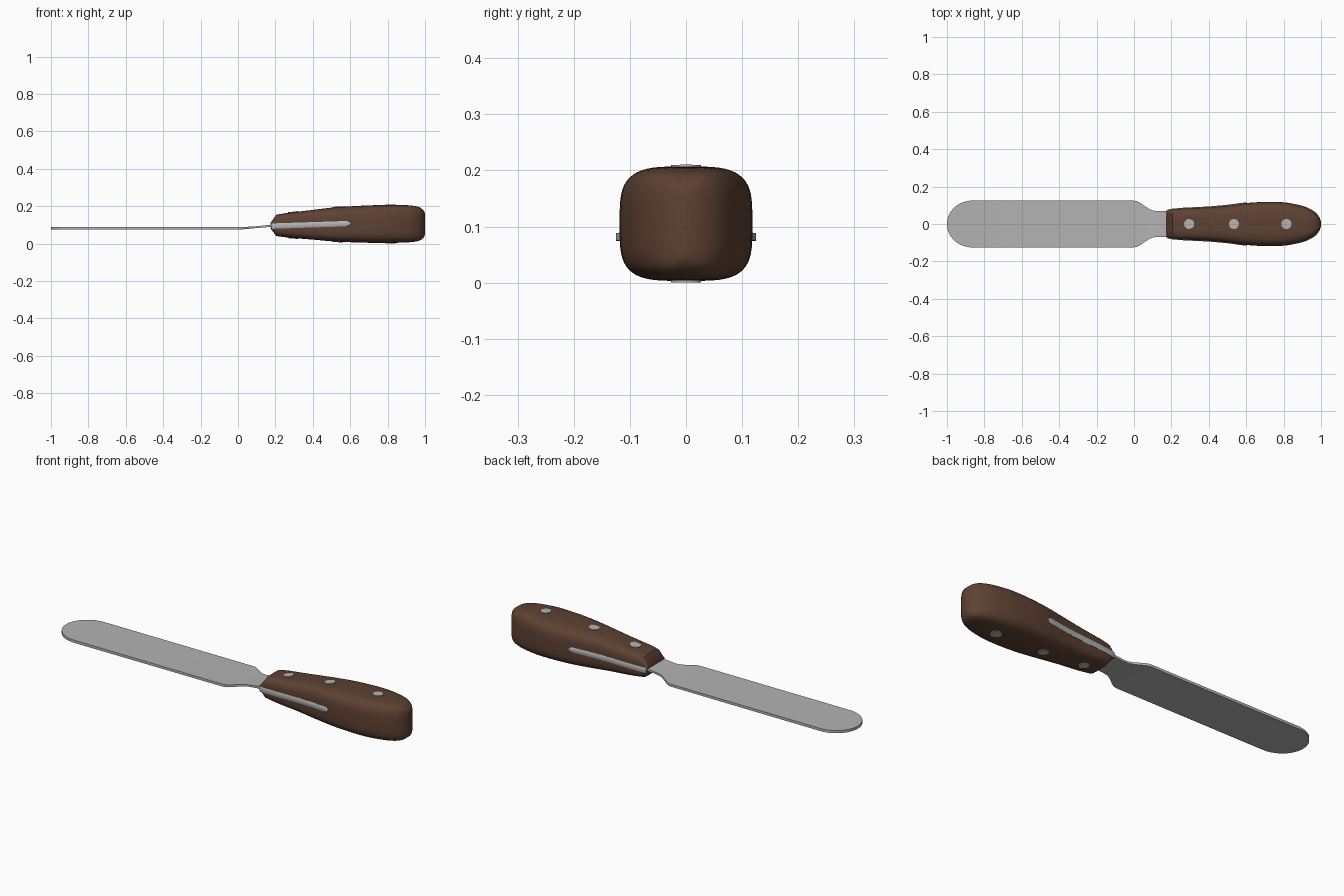
import bpy, bmesh, math
from mathutils import Vector, Matrix

if "Cube" in bpy.data.objects:
    bpy.data.objects.remove(bpy.data.objects["Cube"])


def material(name, rgb):
    m = bpy.data.materials.new(name)
    m.diffuse_color = (*rgb, 1)
    m.use_nodes = True
    m.node_tree.nodes["Principled BSDF"].inputs["Base Color"].default_value = m.diffuse_color
    return m


steel = material("steel", (0.45, 0.45, 0.45))
wood = material("brown wood", (0.11, 0.053, 0.032))


def finish(bm, name, mat, angle=35):
    bmesh.ops.recalc_face_normals(bm, faces=bm.faces)
    me = bpy.data.meshes.new(name)
    bm.to_mesh(me)
    bm.free()
    ob = bpy.data.objects.new(name, me)
    bpy.context.collection.objects.link(ob)
    me.materials.append(mat)
    bpy.ops.object.select_all(action='DESELECT')
    ob.select_set(True)
    bpy.context.view_layer.objects.active = ob
    bpy.ops.object.shade_smooth_by_angle(angle=math.radians(angle))
    return ob


def smooth(pts, sub=4):
    """Catmull-Rom interpolation of stations."""
    p = [pts[0]] + list(pts) + [pts[-1]]
    out = []
    for i in range(1, len(p) - 2):
        for k in range(sub):
            t = k / sub
            out.append(tuple(0.5 * (2 * b + (c - a) * t + (2 * a - 5 * b + 4 * c - d) * t * t
                                    + (3 * b - a - 3 * c + d) * t ** 3)
                             for a, b, c, d in zip(*p[i - 1:i + 3])))
    return out + [tuple(pts[-1])]


def oval_ring(n, power):
    """Rounded-rectangle section in the unit square."""
    f = lambda v: math.copysign(abs(v) ** (2 / power), v)
    return [(f(math.cos(a)), f(math.sin(a))) for a in (2 * math.pi * (i + 0.5) / n for i in range(n))]


def loft(name, stations, ring, mat, angle=35):
    """Stations are (x, half width, low z, high z)."""
    bm = bmesh.new()
    rings = [[bm.verts.new((x, u * w, (lo + hi) / 2 + v * (hi - lo) / 2)) for u, v in ring]
             for x, w, lo, hi in stations]
    n = len(ring)
    for a, b in zip(rings, rings[1:]):
        for i in range(n):
            bm.faces.new((a[i], a[(i + 1) % n], b[(i + 1) % n], b[i]))
    bm.faces.new(rings[0])
    bm.faces.new(rings[-1])
    return finish(bm, name, mat, angle)


# Blade: rounded tip, straight body, shoulders and neck
RECT = [(1, 1), (-1, 1), (-1, -1), (1, -1)]
blade = []
for i in range(17):
    a = math.pi / 2 * i / 16
    blade.append((-0.865 - 0.135 * math.cos(a), max(0.004, 0.125 * math.sin(a)), 0.074, 0.088))
blade += smooth([(0.0, 0.125, 0.075, 0.088), (0.025, 0.118, 0.076, 0.089), (0.06, 0.094, 0.079, 0.090),
                 (0.09, 0.076, 0.082, 0.092), (0.115, 0.070, 0.084, 0.094), (0.15, 0.069, 0.087, 0.098),
                 (0.2, 0.069, 0.090, 0.102)])
loft("blade", blade, RECT, steel)

# Handle: bevelled front, swelling grip, rounded butt
HANDLE = [(0.175, 0.072, 0.08, 0.112)] + smooth([
    (0.205, 0.078, 0.040, 0.154), (0.25, 0.082, 0.034, 0.162), (0.3, 0.085, 0.029, 0.168),
    (0.4, 0.090, 0.021, 0.180), (0.5, 0.099, 0.012, 0.192), (0.6, 0.112, 0.007, 0.199),
    (0.7, 0.118, 0.004, 0.204), (0.8, 0.116, 0.003, 0.207), (0.88, 0.102, 0.005, 0.206),
    (0.93, 0.086, 0.008, 0.203), (0.965, 0.066, 0.014, 0.196), (0.985, 0.045, 0.024, 0.184),
    (0.996, 0.024, 0.038, 0.170), (1.0, 0.006, 0.052, 0.155)])
loft("handle", HANDLE, oval_ring(56, 3.8), wood, 40)


def handle_at(x):
    for a, b in zip(HANDLE, HANDLE[1:]):
        if a[0] <= x <= b[0]:
            t = (x - a[0]) / (b[0] - a[0])
            return [p + (q - p) * t for p, q in zip(a, b)][1:]


# Tang: thicker strip standing just proud of the handle sides
tang = []
for i in range(31):
    x = 0.178 + 0.427 * i / 30
    zc = 0.093 + 0.014 * (x - 0.178) / 0.427
    end = min(1, math.sqrt(max(0.0, 0.605 - x) / 0.015) + 0.2)
    h = 0.0145 * end
    tang.append((x, handle_at(x)[0] + 0.004, zc - h, zc + h))
# section of constant-width strip with softened edges
loft("tang", tang, [(1, 0.6), (0.97, 1), (-0.97, 1), (-1, 0.6), (-1, -0.6), (-0.97, -1), (0.97, -1), (1, -0.6)],
     steel, 50)

# Rivets: three discs above and three below, following the surface slope
for n, x in enumerate((0.295, 0.535, 0.815), 1):
    for side, k in (("top", 2), ("bottom", 1)):
        z0, z1 = handle_at(x - 0.025)[k], handle_at(x + 0.025)[k]
        bm = bmesh.new()
        tilt = -math.atan2(z1 - z0, 0.05)
        place = Matrix.Translation(Vector((x, 0, handle_at(x)[k]))) @ Matrix.Rotation(tilt, 4, 'Y')
        bmesh.ops.create_cone(bm, cap_ends=True, segments=24, radius1=0.027, radius2=0.027,
                              depth=0.006, matrix=place)
        finish(bm, f"{side}_rivet_{n}", steel)
